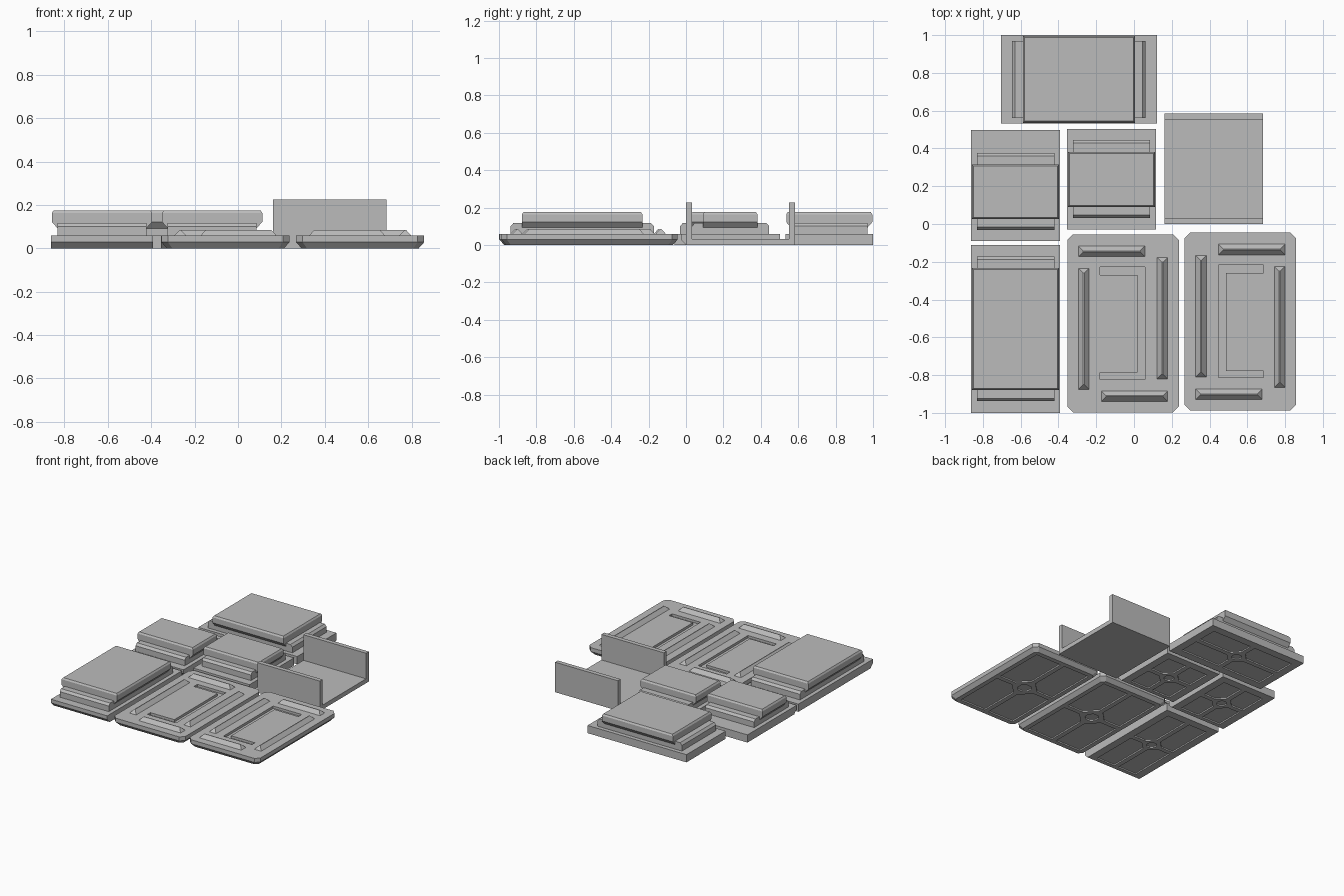
import bpy, bmesh, math
from mathutils import Vector

cube = bpy.data.objects.get("Cube")
if cube:
    bpy.data.objects.remove(cube, do_unlink=True)

grey = bpy.data.materials.new("plain_grey")
grey.use_nodes = True
colour = (0.5, 0.5, 0.5, 1)
grey.diffuse_color = colour
grey.node_tree.nodes["Principled BSDF"].inputs["Base Color"].default_value = colour

BASE_TOP = 0.058


def loft(bm, rings):
    """Join closed rings of points and cap both ends."""
    rows = [[bm.verts.new(p) for p in ring] for ring in rings]
    n = len(rows[0])
    for a, b in zip(rows, rows[1:]):
        for i in range(n):
            j = (i + 1) % n
            bm.faces.new((a[i], a[j], b[j], b[i]))
    bm.faces.new(rows[0][::-1])
    bm.faces.new(rows[-1])


def make(name, solids):
    bm = bmesh.new()
    for rings in solids:
        loft(bm, rings)
    bmesh.ops.recalc_face_normals(bm, faces=bm.faces)
    mesh = bpy.data.meshes.new(name)
    bm.to_mesh(mesh)
    bm.free()
    mesh.materials.append(grey)
    ob = bpy.data.objects.new(name, mesh)
    bpy.context.scene.collection.objects.link(ob)
    return ob


def rect(u, v, z, du=0, dv=0, swap=False):
    """Rectangle ring inset by du and dv; swap turns it to lie along x."""
    pts = [(u[0] + du, v[0] + dv), (u[1] - du, v[0] + dv),
           (u[1] - du, v[1] - dv), (u[0] + du, v[1] - dv)]
    return [(b, a, z) if swap else (a, b, z) for a, b in pts]


def cut_rect(x, y, z, inset, cut):
    """Rectangle ring with cut corners."""
    x0, x1, y0, y1 = x[0] + inset, x[1] - inset, y[0] + inset, y[1] - inset
    return [(x0 + cut, y0, z), (x1 - cut, y0, z), (x1, y0 + cut, z), (x1, y1 - cut, z),
            (x1 - cut, y1, z), (x0 + cut, y1, z), (x0, y1 - cut, z), (x0, y0 + cut, z)]


def prism(points, z0, z1):
    return [[(x, y, z) for x, y in points] for z in (z0, z1)]


def carve(ob, solids):
    """Subtract the solids from the object and keep the plain result."""
    cutter = make("recess_cutter", solids)
    cutter.hide_render = True
    mod = ob.modifiers.new("recess", 'BOOLEAN')
    mod.operation = 'DIFFERENCE'
    mod.solver = 'EXACT'
    mod.object = cutter
    deps = bpy.context.evaluated_depsgraph_get()
    mesh = bpy.data.meshes.new_from_object(ob.evaluated_get(deps))
    ob.modifiers.clear()
    ob.data = mesh
    bpy.data.objects.remove(cutter, do_unlink=True)


def underside(x, y):
    """Four recessed quarter panels around a recessed octagon."""
    c = Vector(((x[0] + x[1]) / 2, (y[0] + y[1]) / 2))
    hx, hy = (x[1] - x[0]) / 2 - 0.06, (y[1] - y[0]) / 2 - 0.06
    gap, notch = 0.018, min(hx, hy) * 0.42
    solids = []
    for sx in (-1, 1):
        for sy in (-1, 1):
            quarter = [(notch, gap), (hx, gap), (hx, hy), (gap, hy), (gap, notch)]
            solids.append(prism([(c.x + sx * a, c.y + sy * b) for a, b in quarter],
                                -0.02, 0.01))
    r = notch * 0.5
    angles = [math.pi * (k + 0.5) / 4 for k in range(8)]
    solids.append(prism([(c.x + r * math.cos(a), c.y + r * math.sin(a)) for a in angles],
                        -0.02, 0.01))
    return solids


def box_piece(name, u, v, lug_v, slab_v, swap=False, front_cut=0):
    """Base plate, narrower block with end lugs, and a chamfered top slab."""
    base = make(name + "_base", [[
        rect(u, (v[0] + front_cut, v[1]), 0, swap=swap),
        rect(u, v, 0.03, swap=swap),
        rect(u, v, BASE_TOP, swap=swap)]])
    carve(base, underside(v, u) if swap else underside(u, v))
    make(name + "_lugs", [[
        rect(u, lug_v, BASE_TOP - 0.004, 0.03, swap=swap),
        rect(u, lug_v, 0.1, 0.03, swap=swap),
        rect(u, lug_v, 0.117, 0.03, 0.015, swap=swap)]])
    make(name + "_slab", [[
        rect(u, slab_v, 0.09, 0.032, swap=swap),
        rect(u, slab_v, 0.122, 0.004, swap=swap),
        rect(u, slab_v, 0.163, 0.004, swap=swap),
        rect(u, slab_v, 0.175, 0.012, 0.008, swap=swap)]])


left_col = (-0.862, -0.392)
box_piece("long_box", left_col, (-1.0, -0.11), (-0.938, -0.172), (-0.878, -0.233),
          front_cut=0.03)
box_piece("short_box", left_col, (-0.09, 0.498), (-0.032, 0.375), (0.027, 0.314),
          front_cut=0.03)
box_piece("middle_box", (-0.354, 0.116), (-0.028, 0.503), (0.032, 0.445), (0.09, 0.382),
          front_cut=0.03)
box_piece("back_box", (0.532, 1.0), (-0.704, 0.122), (-0.645, 0.06), (-0.587, 0.006),
          swap=True)


def panel(name, cx, cy, side):
    """Cut-cornered panel with four ridges and a bracket-shaped recess."""
    x, y = (cx - 0.295, cx + 0.295), (cy - 0.471, cy + 0.471)
    plate = make(name + "_plate", [[
        cut_rect(x, y, 0, 0.025, 0.025),
        cut_rect(x, y, 0.028, 0, 0.03),
        cut_rect(x, y, BASE_TOP, 0, 0.03)]])
    bracket = [(-0.122, 0.298), (0.116, 0.298), (0.116, -0.296), (-0.122, -0.296),
               (-0.122, -0.261), (0.077, -0.261), (0.077, 0.257), (-0.122, 0.257)]
    slot = prism([(cx + side * a, cy + b) for a, b in bracket], 0.04, 0.1)
    carve(plate, underside(x, y) + [slot])
    ridges = []
    for a0, a1, b0, b1 in ((-0.238, 0.117, 0.351, 0.411), (-0.117, 0.238, -0.415, -0.356),
                           (-0.238, -0.178, -0.351, 0.293), (0.178, 0.238, -0.296, 0.351)):
        rx = sorted((cx + side * a0, cx + side * a1))
        ry = (cy + b0, cy + b1)
        ridges.append([rect(rx, ry, BASE_TOP - 0.002), rect(rx, ry, 0.085, 0.027, 0.027)])
    make(name + "_ridges", ridges)


panel("left_panel", -0.058, -0.526, 1)
panel("right_panel", 0.563, -0.516, -1)

# U-shaped tray, extruded across its width
T, D, H = 0.033, 0.584, 0.226
tray = [(0, 0), (D, 0), (D, H), (D - T, H), (D - T, T), (T, T), (T, H), (0, H)]
make("open_tray", [[[(x, y, z) for y, z in tray] for x in (0.161, 0.684)]])
